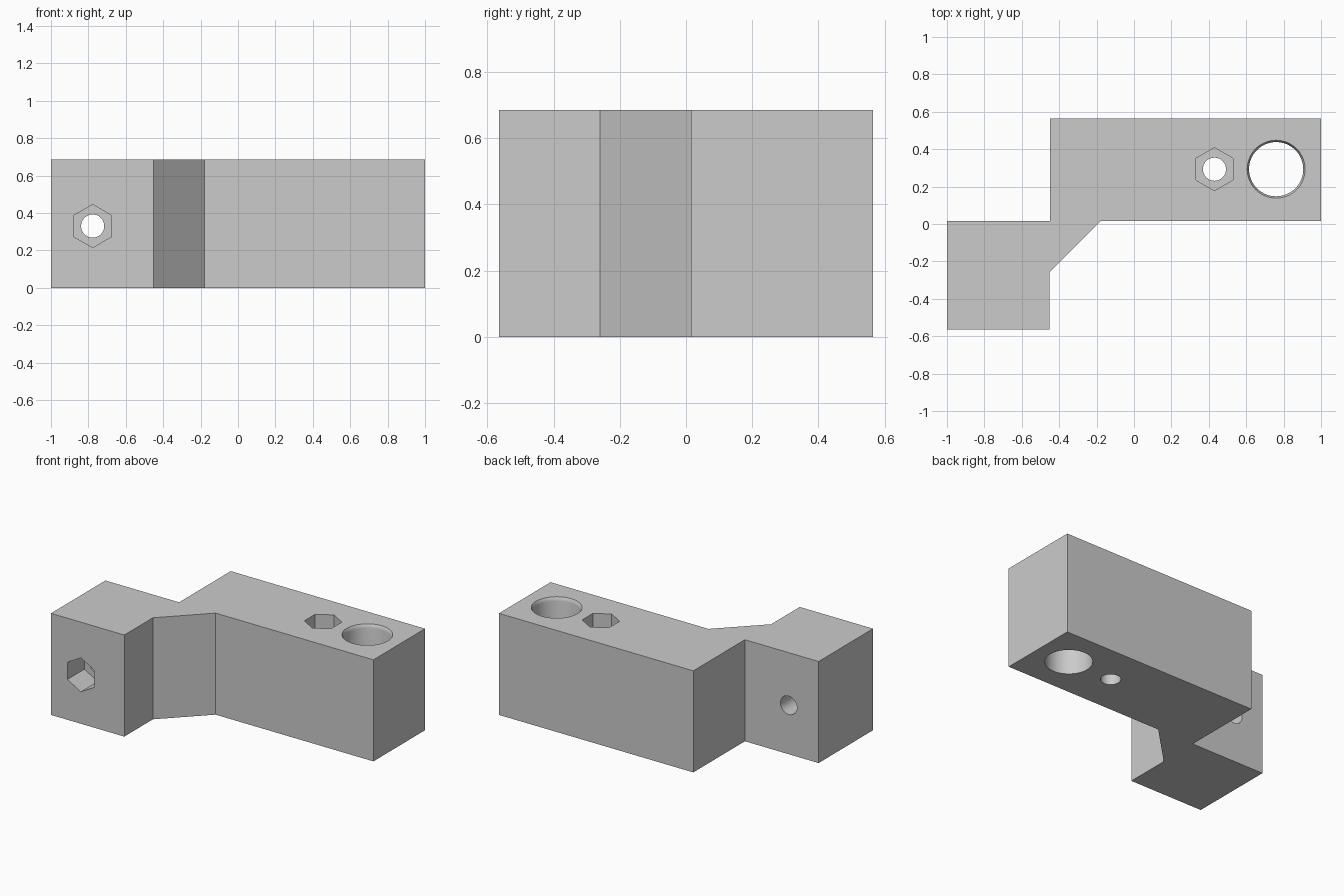
import bpy, bmesh, math
from mathutils import Matrix

if "Cube" in bpy.data.objects:
    bpy.data.objects.remove(bpy.data.objects["Cube"], do_unlink=True)

HEIGHT = 0.685

grey = bpy.data.materials.new("light grey plastic")
grey.use_nodes = True
colour = (0.6, 0.6, 0.6, 1)
grey.diffuse_color = colour
grey.node_tree.nodes["Principled BSDF"].inputs["Base Color"].default_value = colour


def add_object(name, bm):
    bmesh.ops.recalc_face_normals(bm, faces=bm.faces)
    mesh = bpy.data.meshes.new(name)
    bm.to_mesh(mesh)
    bm.free()
    mesh.materials.append(grey)
    obj = bpy.data.objects.new(name, mesh)
    bpy.context.collection.objects.link(obj)
    return obj


def stacked_prism(name, rings, sides, matrix):
    """Closed prism through (radius, height) rings, first corner on +y."""
    bm = bmesh.new()
    loops = []
    for r, z in rings:
        angles = [2 * math.pi * i / sides for i in range(sides)]
        loops.append([bm.verts.new((r * math.sin(a), r * math.cos(a), z)) for a in angles])
    for low, high in zip(loops, loops[1:]):
        for i in range(sides):
            j = (i + 1) % sides
            bm.faces.new((low[i], low[j], high[j], high[i]))
    bm.faces.new(loops[0])
    bm.faces.new(loops[-1])
    bm.transform(matrix)
    return add_object(name, bm)


# Offset bracket body, extruded from its plan outline
outline = [(-1, -0.565), (-0.453, -0.565), (-0.453, -0.26), (-0.178, 0.015), (1, 0.015),
           (1, 0.565), (-0.45, 0.565), (-0.45, 0.015), (-1, 0.015)]
bm = bmesh.new()
base = bm.faces.new([bm.verts.new((x, y, 0)) for x, y in outline])
top = bmesh.ops.extrude_face_region(bm, geom=[base])["geom"]
bmesh.ops.translate(bm, vec=(0, 0, HEIGHT),
                    verts=[v for v in top if isinstance(v, bmesh.types.BMVert)])
body = add_object("bracket_body", bm)

# Frames whose origin is on the entry face and whose +z points outward
rod_hole = Matrix.Translation((0.76, 0.293, HEIGHT))
top_bolt = Matrix.Translation((0.43, 0.293, HEIGHT))
front_bolt = Matrix.Translation((-0.777, -0.565, 0.33)) @ Matrix.Rotation(math.pi / 2, 4, "X")

# Rod hole with a softly flared mouth
flare = [(0.145, -0.8), (0.145, -0.025), (0.148, -0.012), (0.155, 0), (0.155, 0.05)]
cutters = [stacked_prism("rod_hole_cutter", flare, 64, rod_hole)]

# Bolt holes with hexagonal nut pockets
for side, frame in (("top", top_bolt), ("front", front_bolt)):
    cutters.append(stacked_prism(side + "_bolt_cutter", [(0.062, -0.8), (0.062, 0.1)], 32, frame))
    cutters.append(stacked_prism(side + "_nut_cutter", [(0.115, -0.18), (0.115, 0.05)], 6, frame))

bpy.ops.object.select_all(action="DESELECT")
body.select_set(True)
bpy.context.view_layer.objects.active = body
for cutter in cutters:
    cutter.hide_render = True
    cut = body.modifiers.new(cutter.name, "BOOLEAN")
    cut.operation = "DIFFERENCE"
    cut.solver = "EXACT"
    cut.object = cutter
    bpy.ops.object.modifier_apply(modifier=cut.name)
    bpy.data.objects.remove(cutter, do_unlink=True)

bpy.ops.object.shade_smooth_by_angle(angle=math.radians(30))
